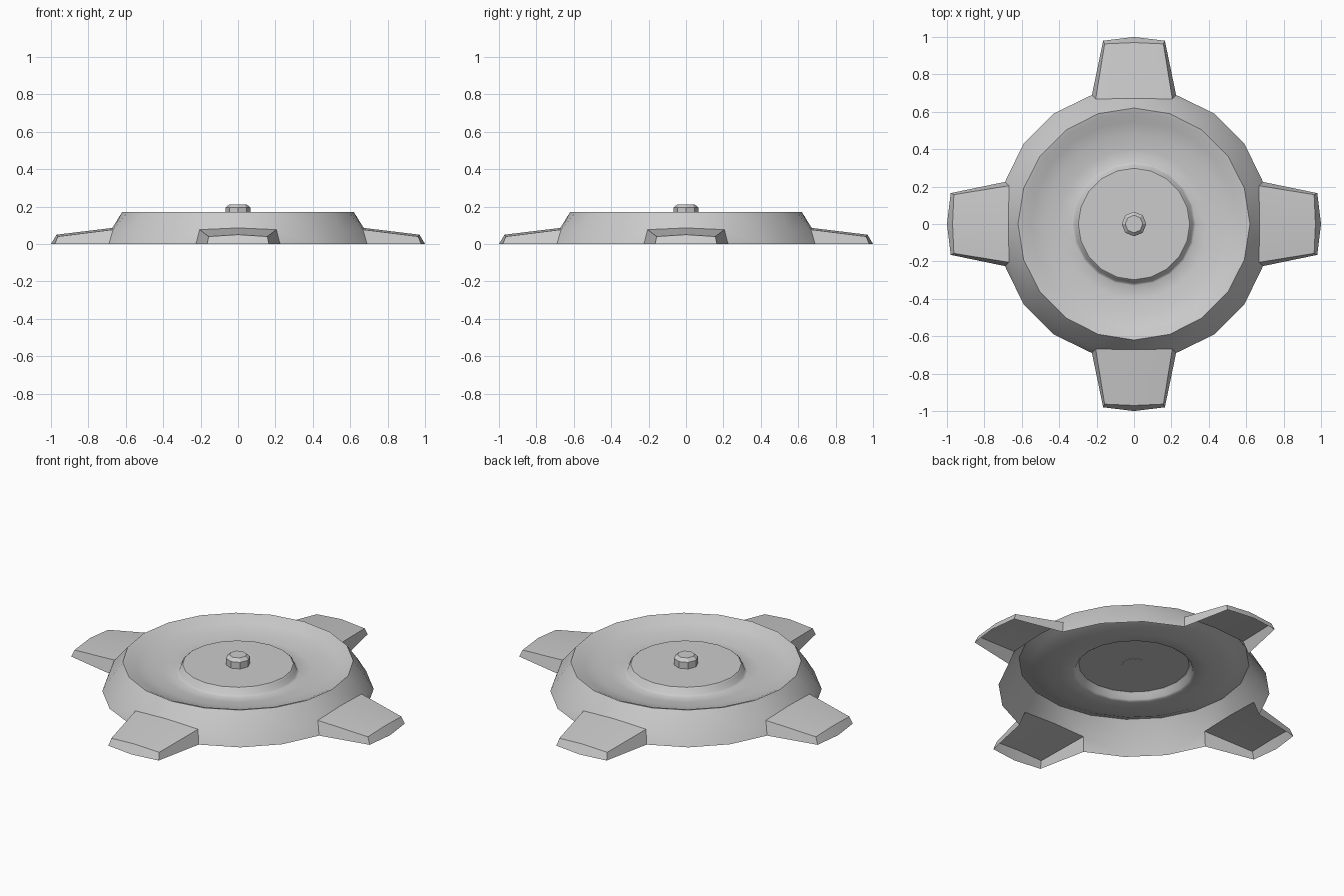
import bpy, bmesh
from math import cos, sin, pi
from mathutils import Matrix, Vector

if "Cube" in bpy.data.objects:
    bpy.data.objects.remove(bpy.data.objects["Cube"])

SEG = 20


def finish(name, bm, angle):
    bmesh.ops.remove_doubles(bm, verts=bm.verts, dist=0.0005)
    bmesh.ops.recalc_face_normals(bm, faces=bm.faces)
    # open sheets: make sure the topmost flat face looks up
    flat = max(bm.faces, key=lambda f: abs(f.normal.z) + f.calc_center_median().z)
    if flat.normal.z < 0:
        bmesh.ops.reverse_faces(bm, faces=bm.faces)
    mesh = bpy.data.meshes.new(name)
    bm.to_mesh(mesh)
    bm.free()
    obj = bpy.data.objects.new(name, mesh)
    bpy.context.collection.objects.link(obj)
    bpy.ops.object.select_all(action='DESELECT')
    obj.select_set(True)
    bpy.context.view_layer.objects.active = obj
    bpy.ops.object.shade_smooth_by_angle(angle=angle)
    return obj


def lathe(bm, profile, seg):
    # profile of (radius, height); the last ring is capped
    rings = [[bm.verts.new((r * cos(2 * pi * i / seg), r * sin(2 * pi * i / seg), z))
              for i in range(seg)] for r, z in profile]
    for a, b in zip(rings, rings[1:]):
        for i in range(seg):
            j = (i + 1) % seg
            bm.faces.new((a[i], a[j], b[j], b[i]))
    bm.faces.new(rings[-1])
    return rings


def polar(r, step, z):
    a = 2 * pi * step / SEG
    return Vector((r * cos(a), r * sin(a), z))


body = bmesh.new()

# dish with raised centre disc
lathe(body, [(0.62, 0.17), (0.60, 0.165), (0.55, 0.142), (0.48, 0.124), (0.40, 0.114),
             (0.33, 0.11), (0.318, 0.118), (0.306, 0.148), (0.298, 0.155)], SEG)

# skirt and feet: one quadrant, each half foot mirrored, turned four times
rim = [polar(0.62, k, 0.17) for k in range(4)]
mid = [Vector((0.672, 0, 0.086)), Vector((0.668, 0.205, 0.077)), polar(0.685, 2, 0.077)]
low = [None, Vector((0.69, 0.225, 0)), polar(0.73, 2, 0)]
toe_top = [Vector((0.97, 0, 0.05)), Vector((0.963, 0.157, 0.04))]
toe_low = [Vector((1.0, 0, 0)), Vector((0.98, 0.165, 0))]
half = [
    (rim[0], mid[0], mid[1], rim[1]),
    (mid[0], toe_top[0], toe_top[1], mid[1]),
    (toe_top[0], toe_low[0], toe_low[1], toe_top[1]),
    (mid[1], toe_top[1], toe_low[1], low[1]),
    (rim[1], mid[1], mid[2], rim[2]),
    (mid[1], low[1], low[2], mid[2]),
]
between = (rim[2], mid[2], low[2], polar(0.73, 3, 0), polar(0.685, 3, 0.077), rim[3])
for q in range(4):
    turn = Matrix.Rotation(q * pi / 2, 3, 'Z')
    for side in (1, -1):
        for face in half:
            pts = [turn @ Vector((p.x, p.y * side, p.z)) for p in face]
            body.faces.new([body.verts.new(p) for p in pts])
    a, b, c, d, e, f = [turn @ p for p in between]
    for quad in ((a, b, e, f), (b, c, d, e)):
        body.faces.new([body.verts.new(p) for p in quad])
finish("footed_dish", body, 0.7)

# centre knob
knob = bmesh.new()
rings = lathe(knob, [(0.066, 0.153), (0.066, 0.194), (0.047, 0.212)], 8)
knob.faces.new(rings[0][::-1])
finish("knob", knob, 0.5)
